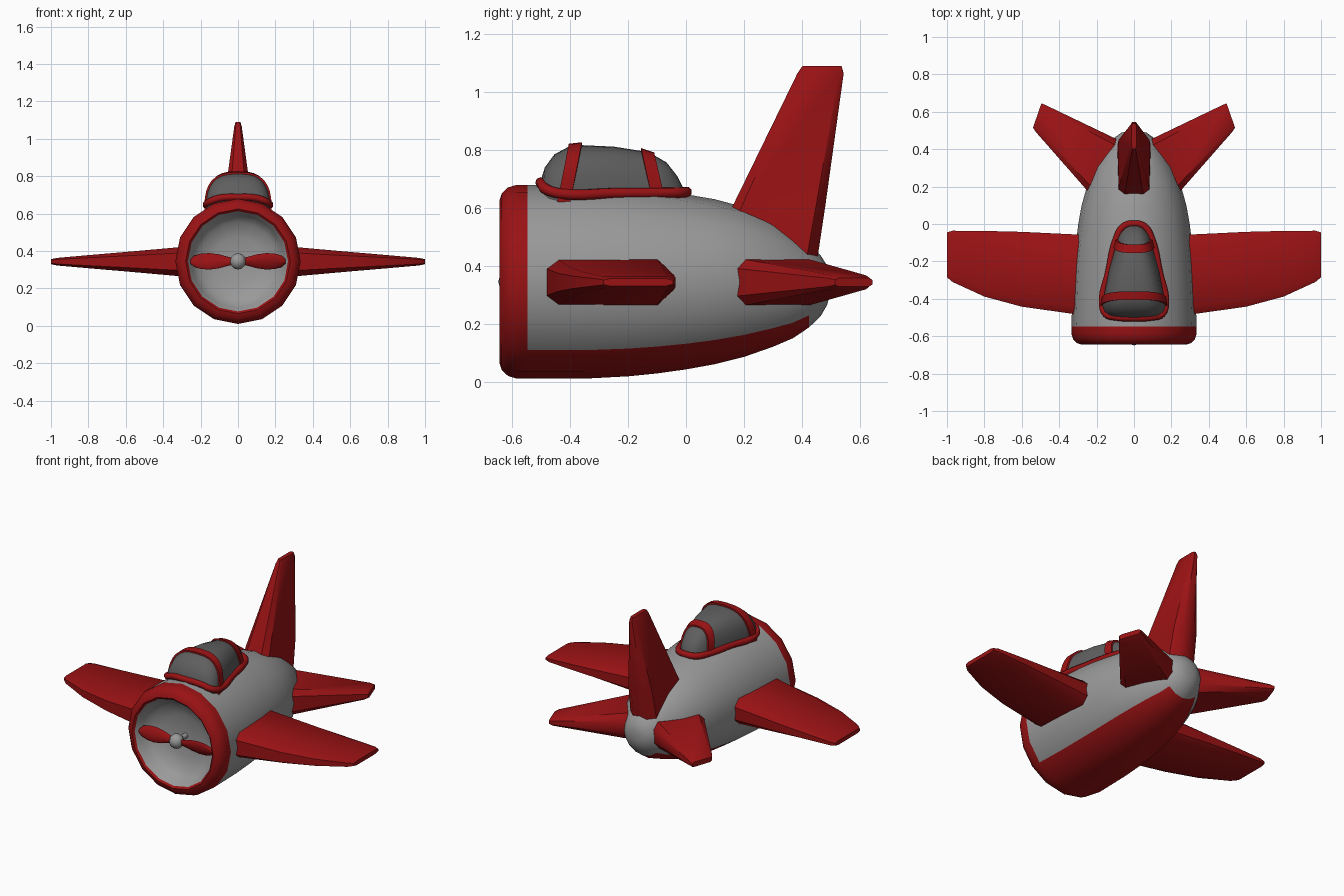
import bpy, bmesh, math
from mathutils import Vector

cube = bpy.data.objects.get("Cube")
if cube:
    bpy.data.objects.remove(cube, do_unlink=True)


def make_material(name, rgb):
    mat = bpy.data.materials.new(name)
    mat.use_nodes = True
    color = (*rgb, 1)
    mat.diffuse_color = color
    mat.node_tree.nodes["Principled BSDF"].inputs["Base Color"].default_value = color
    return mat


GREY = make_material("body grey", (0.32, 0.32, 0.32))
RED = make_material("trim red", (0.32, 0.006, 0.007))
GLASS = make_material("canopy dark grey", (0.113, 0.113, 0.113))


def smooth(obj, angle=40):
    bpy.ops.object.select_all(action='DESELECT')
    obj.select_set(True)
    bpy.context.view_layer.objects.active = obj
    bpy.ops.object.shade_smooth_by_angle(angle=math.radians(angle))


def loft(name, rings, mats, rule=None, closed=True, caps=True, angle=40):
    """Skin a list of point rings; rule(ring, segment) picks the material."""
    bm = bmesh.new()
    rows = [[bm.verts.new(p) for p in ring] for ring in rings]
    n = len(rows[0])
    for i in range(len(rows) - 1):
        for j in range(n if closed else n - 1):
            k = (j + 1) % n
            face = bm.faces.new((rows[i][j], rows[i][k], rows[i + 1][k], rows[i + 1][j]))
            face.material_index = rule(i, j) if rule else 0
    if caps:
        bm.faces.new(rows[0])
        bm.faces.new(rows[-1])
    bmesh.ops.recalc_face_normals(bm, faces=bm.faces)
    mesh = bpy.data.meshes.new(name)
    bm.to_mesh(mesh)
    bm.free()
    for mat in mats:
        mesh.materials.append(mat)
    obj = bpy.data.objects.new(name, mesh)
    bpy.context.collection.objects.link(obj)
    smooth(obj, angle)
    return obj


def mirror_x(obj):
    obj.modifiers.new("mirror", 'MIRROR').use_axis[0] = True


# Fuselage: one skin from the nose dish, over the cowl lip, to the tail
SIDES = 16


def hull_ring(y, width, bottom, top):
    mid, half = (top + bottom) / 2, (top - bottom) / 2
    turn = [2 * math.pi * j / SIDES for j in range(SIDES)]
    return [(width * math.sin(a), y, mid - half * math.cos(a)) for a in turn]


AXIS = 0.345
dish = [(0.02, -0.515), (0.13, -0.52), (0.21, -0.545), (0.25, -0.585), (0.268, -0.635)]
cowl = [(0.28, -0.645), (0.305, -0.637), (0.326, -0.615), (0.335, -0.585), (0.335, -0.548)]
body = [(-0.35, 0.328, 0.01, 0.68), (-0.2, 0.32, 0.018, 0.672), (-0.1, 0.31, 0.028, 0.662),
        (0, 0.298, 0.042, 0.647), (0.1, 0.28, 0.06, 0.63), (0.2, 0.252, 0.085, 0.603),
        (0.3, 0.21, 0.12, 0.56), (0.37, 0.17, 0.15, 0.515), (0.425, 0.135, 0.187, 0.472),
        (0.465, 0.1, 0.225, 0.437), (0.488, 0.068, 0.265, 0.4), (0.497, 0.03, 0.3, 0.365)]
rings = [hull_ring(y, r, AXIS - r, AXIS + r) for r, y in dish + cowl]
rings += [hull_ring(*row) for row in body]
lip, shoulder = len(dish) - 1, len(dish + cowl) - 1


def hull_color(i, j):
    on_cowl = lip <= i < shoulder
    on_belly = shoulder <= i < shoulder + 9 and j in (0, 1, SIDES - 2, SIDES - 1)
    return 1 if on_cowl or on_belly else 0


loft("fuselage", rings, [GREY, RED], hull_color)


# Wings and fins: tapered slabs with chamfered edges
def section(front, back, half, up):
    front, back, up = Vector(front), Vector(back), Vector(up)
    outline = [(0, 0.6), (0.1, 1), (0.9, 1), (1, 0.5)]
    outline += [(u, -t) for u, t in reversed(outline)]
    return [front.lerp(back, u) + up * half * t for u, t in outline]


Z, X = (0, 0, 1), (1, 0, 0)
MID = 0.343
wing_rows = [(0.2, -0.5, -0.058, 0.086), (0.33, -0.48, -0.055, 0.076), (0.6, -0.442, -0.042, 0.052),
             (0.8, -0.388, -0.037, 0.035), (0.97, -0.31, -0.036, 0.02), (1.0, -0.285, -0.045, 0.013)]
mirror_x(loft("wings", [section((x, a, MID), (x, b, MID), t, Z) for x, a, b, t in wing_rows], [RED]))

tail_rows = [((0.2, 0.125), (0.03, 0.425), 0.086), ((0.26, 0.19), (0.11, 0.462), 0.077),
             ((0.525, 0.492), (0.475, 0.637), 0.024), ((0.54, 0.515), (0.495, 0.645), 0.015)]
mirror_x(loft("tail_fins", [section((*a, MID), (*b, MID), t, Z) for a, b, t in tail_rows], [RED]))

rudder_rows = [(0.43, 0.08, 0.455, 0.09), (0.61, 0.163, 0.482, 0.082),
               (1.065, 0.385, 0.545, 0.02), (1.09, 0.402, 0.538, 0.013)]
loft("upright_fin", [section((0, a, z), (0, b, z), t, X) for z, a, b, t in rudder_rows], [RED])

# Canopy: arches given by base y, top y, half width and top z
BASE = 0.62
arches = [(-0.507, -0.505, 0.07, 0.685), (-0.497, -0.488, 0.135, 0.74), (-0.475, -0.455, 0.16, 0.785),
          (-0.445, -0.405, 0.17, 0.812), (-0.4, -0.36, 0.163, 0.817), (-0.25, -0.25, 0.135, 0.812),
          (-0.115, -0.155, 0.1, 0.797), (-0.07, -0.11, 0.088, 0.782), (-0.045, -0.067, 0.074, 0.757),
          (-0.02, -0.03, 0.052, 0.71), (-0.005, -0.008, 0.025, 0.665)]


def arch(y_base, y_top, width, top, grow=0.0):
    points = []
    for k in range(17):
        a = math.pi * k / 16
        c, s = math.cos(a), max(math.sin(a), 0) ** 0.72
        x = math.copysign(abs(c) ** 0.72, c) * (width + grow)
        points.append((x, y_base + (y_top - y_base) * s, BASE + (top + grow - BASE) * s))
    return points


loft("canopy_glass", [arch(*row) for row in arches], [GLASS], angle=60)

# Hoops over the glass
for name, k in (("front_hoop", 3), ("rear_hoop", 6)):
    a, b = arches[k], arches[k + 1]
    strip = [arch(*a, -0.01), arch(*a, 0.01), arch(*b, 0.01), arch(*b, -0.01)]
    loft(name, strip, [RED], closed=False, caps=False)

# Rim around the canopy base
half_rim = [(0.1, -0.497, 0.682), (0.15, -0.482, 0.664), (0.17, -0.43, 0.649), (0.135, -0.25, 0.651),
            (0.095, -0.08, 0.652), (0.058, -0.015, 0.653)]
path = [(0, -0.502, 0.687)] + half_rim + [(0, 0.002, 0.655)]
path += [(-x, y, z) for x, y, z in reversed(half_rim)]
curve = bpy.data.curves.new("canopy_rim", 'CURVE')
curve.dimensions = '3D'
curve.bevel_depth = 0.019
curve.bevel_resolution = 2
curve.resolution_u = 5
spline = curve.splines.new('BEZIER')
spline.bezier_points.add(len(path) - 1)
for point, co in zip(spline.bezier_points, path):
    point.co = co
    point.handle_left_type = point.handle_right_type = 'AUTO'
spline.use_cyclic_u = True
curve.materials.append(RED)
bpy.context.collection.objects.link(bpy.data.objects.new("canopy_rim", curve))


# Propeller inside the nose dish
PROP_Y = -0.605


def blade_ring(x, half):
    turn = [math.pi * k / 4 for k in range(8)]
    return [(x, PROP_Y + 0.012 * math.cos(a) - 0.25 * half * math.sin(a),
             AXIS + half * math.sin(a)) for a in turn]


blade = [(0.02, 0.016), (0.06, 0.026), (0.1, 0.037), (0.15, 0.044), (0.2, 0.041),
         (0.235, 0.03), (0.254, 0.012)]
left_blade = loft("left_blade", [blade_ring(*row) for row in blade], [RED], angle=60)
right_blade = left_blade.copy()
right_blade.name = "right_blade"
right_blade.matrix_world.identity()
right_blade.rotation_euler.y = math.pi
right_blade.location.z = 2 * AXIS
bpy.context.collection.objects.link(right_blade)

bpy.ops.mesh.primitive_uv_sphere_add(segments=10, ring_count=6, radius=0.044,
                                     location=(0, PROP_Y, AXIS))
hub = bpy.context.object
hub.name = "propeller_hub"
hub.data.materials.append(GREY)
smooth(hub, 60)

bpy.ops.mesh.primitive_cylinder_add(vertices=10, radius=0.016, depth=0.1,
                                    location=(0, PROP_Y + 0.05, AXIS), rotation=(math.pi / 2, 0, 0))
shaft = bpy.context.object
shaft.name = "propeller_shaft"
shaft.data.materials.append(GREY)
smooth(shaft)
